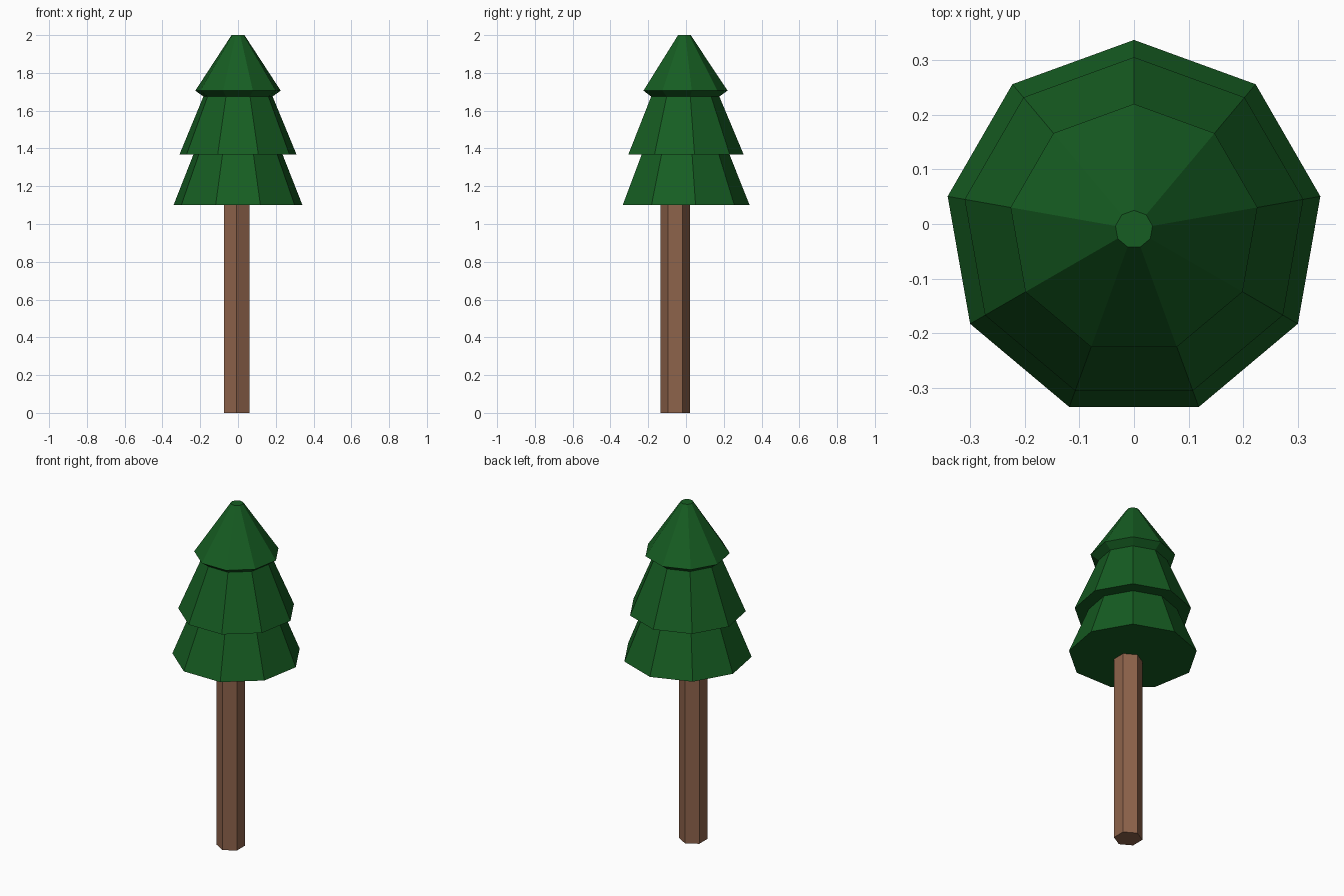
import bpy, bmesh, math

if "Cube" in bpy.data.objects:
    bpy.data.objects.remove(bpy.data.objects["Cube"])


def material(name, color):
    m = bpy.data.materials.new(name)
    m.diffuse_color = (*color, 1)
    m.use_nodes = True
    m.node_tree.nodes["Principled BSDF"].inputs["Base Color"].default_value = m.diffuse_color
    return m


def stacked_rings(name, center, sides, profile, mat):
    """Flat-faced solid from (radius, height) rings, capped at both ends."""
    bm = bmesh.new()
    rings = []
    for r, z in profile:
        ring = []
        for i in range(sides):
            a = math.pi / 2 + math.tau * i / sides
            ring.append(bm.verts.new((center[0] + r * math.cos(a),
                                      center[1] + r * math.sin(a), z)))
        rings.append(ring)
    for low, high in zip(rings, rings[1:]):
        for i in range(sides):
            j = (i + 1) % sides
            bm.faces.new((low[i], low[j], high[j], high[i]))
    bm.faces.new(rings[0][::-1])
    bm.faces.new(rings[-1])
    mesh = bpy.data.meshes.new(name)
    bm.to_mesh(mesh)
    bm.free()
    mesh.materials.append(mat)
    obj = bpy.data.objects.new(name, mesh)
    bpy.context.collection.objects.link(obj)
    return obj


bark = material("bark", (0.27, 0.125, 0.07))
needles = material("needles", (0.008, 0.11, 0.016))

# Six-sided trunk, slightly off centre
stacked_rings("trunk", (-0.007, -0.057), 6, [(0.077, 0), (0.077, 1.1)], bark)

# Nine-sided foliage in three tiers
stacked_rings("foliage", (0, -0.0095), 9, [
    (0.3465, 1.10), (0.24, 1.367),      # lower tier
    (0.315, 1.367), (0.186, 1.675),     # middle tier
    (0.2295, 1.706), (0.0345, 2.0),     # top tier with sloped underside
], needles)
